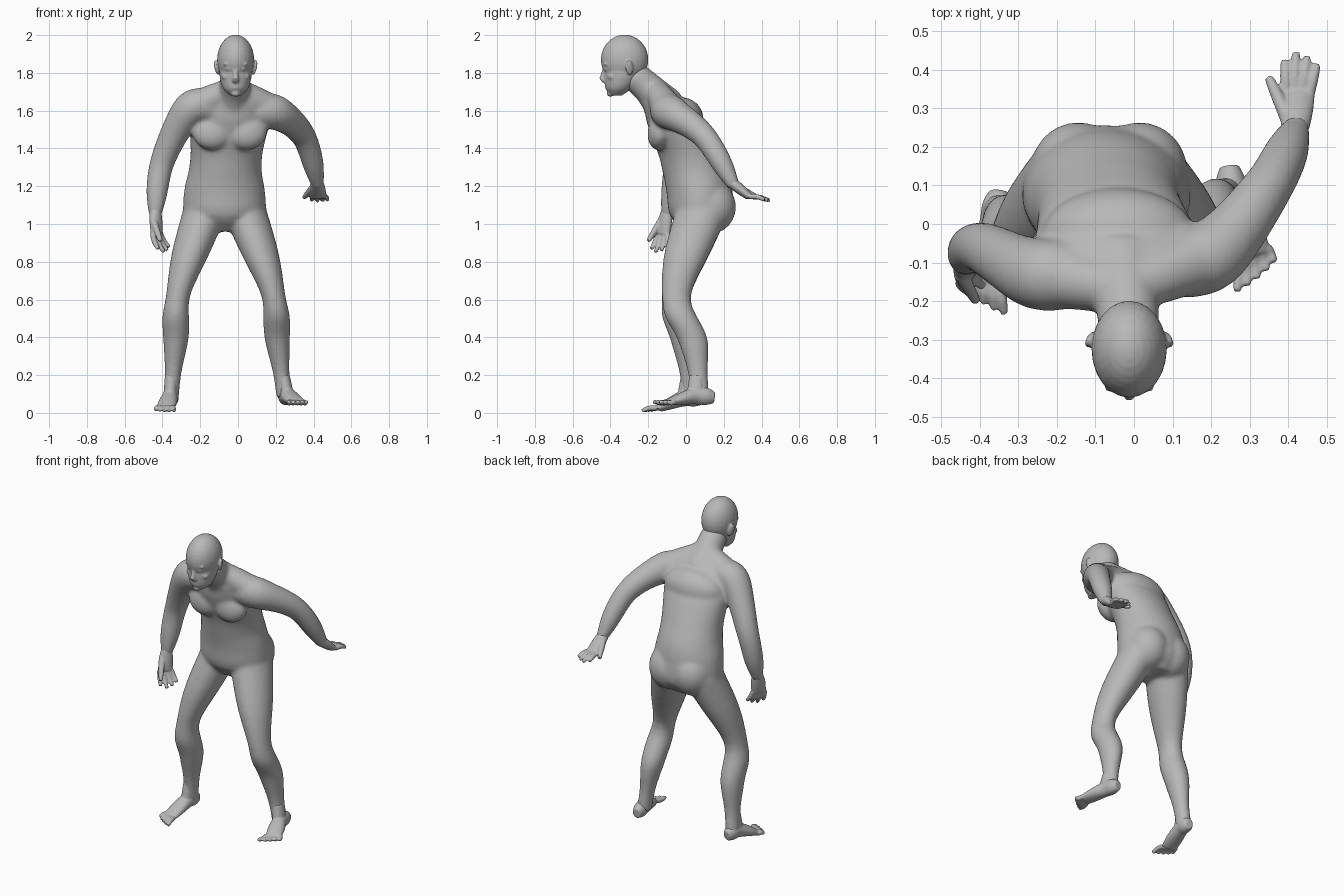
import bpy
import bmesh
from math import cos, sin, floor, tau
from mathutils import Vector, Matrix, Euler

old = bpy.data.objects.get("Cube")
if old:
    bpy.data.objects.remove(old, do_unlink=True)

X, Y, Z = Vector((1, 0, 0)), Vector((0, 1, 0)), Vector((0, 0, 1))

grey = bpy.data.materials.new("plain grey")
grey.use_nodes = True
grey.diffuse_color = (.48, .48, .48, 1)
grey.node_tree.nodes["Principled BSDF"].inputs["Base Color"].default_value = grey.diffuse_color


def sample(values, t):
    """Smooth curve through evenly spaced values (numbers or vectors), t from start to end."""
    last = len(values) - 1
    i = min(floor(t * last), last - 1)
    f = t * last - i
    before, start = values[max(i - 1, 0)], values[i]
    end, after = values[i + 1], values[min(i + 2, last)]
    leave, arrive = (end - before) / 2, (after - start) / 2
    gap = end - start
    return (start + leave * f + (gap * 3 - leave * 2 - arrive) * f ** 2
            + (leave + arrive - gap * 2) * f ** 3)


def tube(bm, joints, widths, depths=None, ref=None, steps=24, sides=24):
    """Loft through the joints; rings lie level unless a reference direction is given."""
    joints = [Vector(j) for j in joints]
    depths = depths or widths
    centres = [sample(joints, s / steps) for s in range(steps + 1)]
    loops = []
    for s, centre in enumerate(centres):
        u, v = X, Y
        if ref is not None:
            along = centres[min(s + 1, steps)] - centres[max(s - 1, 0)]
            u = along.cross(ref).normalized()
            v = u.cross(along).normalized()
        width, depth = sample(widths, s / steps), sample(depths, s / steps)
        loops.append([bm.verts.new(centre + u * width * cos(tau * k / sides)
                                   + v * depth * sin(tau * k / sides))
                      for k in range(sides)])
    for low, high in zip(loops, loops[1:]):
        for k in range(sides):
            n = (k + 1) % sides
            bm.faces.new((low[k], low[n], high[n], high[k]))
    bm.faces.new(loops[0][::-1])
    bm.faces.new(loops[-1])


def ball(bm, centre, size, turn=(0, 0, 0)):
    place = Matrix.LocRotScale(Vector(centre), Euler(turn), Vector(size))
    bmesh.ops.create_uvsphere(bm, u_segments=24, v_segments=16, radius=1, matrix=place)


def fan(bm, centre, across, reach, lengths, radius):
    """A row of fingers or toes, slightly spread and arched."""
    for i, length in enumerate(lengths):
        place = across * (2 * i / (len(lengths) - 1) - 1)
        base = centre + place
        tip = base + (reach + place / 2) * length
        knuckle = base.lerp(tip, .5) + across.cross(reach).normalized() * radius / 2
        tube(bm, [base, knuckle, tip], [radius, radius, radius * .75], ref=across, sides=12)


def skin(name, bm, voxel, rounds):
    """Fuse the overlapping forms into one smooth surface."""
    bmesh.ops.recalc_face_normals(bm, faces=bm.faces[:])
    mesh = bpy.data.meshes.new(name)
    bm.to_mesh(mesh)
    bm.free()
    mesh.materials.append(grey)
    obj = bpy.data.objects.new(name, mesh)
    bpy.context.collection.objects.link(obj)
    fuse = obj.modifiers.new("fuse", 'REMESH')
    fuse.mode = 'VOXEL'
    fuse.voxel_size = voxel
    fuse.use_smooth_shade = True
    soften = obj.modifiers.new("soften", 'SMOOTH')
    soften.factor = .5
    soften.iterations = rounds


def make_hand(name, wrist, knuckles, across, reach, thumb_tip):
    wrist, knuckles, across, reach, thumb_tip = map(
        Vector, (wrist, knuckles, across, reach, thumb_tip))
    bm = bmesh.new()
    tube(bm, [wrist, knuckles], [.031, .042, .045], [.031, .028, .02],
         across.cross(knuckles - wrist))
    fan(bm, knuckles, across, reach, (.9, 1.1, 1, .8), .014)
    root = wrist.lerp(knuckles, .4) - across * .7
    tube(bm, [root, thumb_tip], [.02, .017, .012], ref=across.cross(reach), sides=12)
    skin(name, bm, .005, 4)


def make_foot(name, ankle, heel, instep, pad, across, reach):
    bm = bmesh.new()
    tube(bm, [heel, instep, pad], [.025, .04, .042, .05, .047], [.03, .046, .045, .033, .02], Z)
    tube(bm, [ankle, instep], [.034, .036], [.042, .048])
    fan(bm, Vector(pad), Vector(across), Vector(reach), (1, 1, .95, .85, .7), .014)
    skin(name, bm, .005, 6)


# Torso, leaning forward from the hips
body = bmesh.new()
tube(body, [(-.07, .09, .96), (-.07, .06, 1.24), (-.05, -.03, 1.48), (-.02, -.15, 1.73)],
     [.1, .21, .215, .195, .19, .2, .21, .19, .09],
     [.1, .17, .175, .175, .165, .16, .15, .11, .06], sides=32)
# Chest, buttocks, collarbones and upper back
for side in (-1, 1):
    ball(body, (-.045 + side * .09, -.135, 1.49), (.11, .068, .1), (-.2, 0, 0))
    ball(body, (-.065 + side * .08, .135, 1.09), (.125, .13, .14))
ball(body, (-.03, -.14, 1.63), (.16, .085, .07))
ball(body, (-.04, -.03, 1.55), (.2, .125, .12), (.6, 0, 0))

# Neck
tube(body, [(-.03, -.11, 1.62), (-.02, -.19, 1.71), (-.012, -.28, 1.79)],
     [.11, .086, .078], ref=X)

# Legs, spread and bent at the knee
leg = [.12, .104, .065, .072, .065, .044, .042]
for joints in ([(.03, .09, 1.08), (.185, -.05, .63), (.21, .04, .37), (.245, .075, .08)],
               [(-.17, .09, 1.08), (-.315, -.05, .63), (-.33, 0, .37), (-.355, .03, .08)]):
    tube(body, joints, leg, [r * 1.2 for r in leg])

# Left arm swung back, right arm hanging, each with the slope from neck to shoulder
for joints in ([(.06, -.1, 1.59), (.2, -.08, 1.59), (.35, .1, 1.46), (.425, .255, 1.2)],
               [(-.11, -.12, 1.6), (-.25, -.13, 1.61), (-.4, -.06, 1.33), (-.44, -.1, 1.04)]):
    tube(body, joints, [.08, .09, .093, .077, .065, .057, .033], ref=Y)
    tube(body, [(-.02, -.17, 1.72), joints[1]], [.06, .075, .085], ref=Y)
skin("body", body, .009, 20)

# Head: skull and jaw
mid = -.0125
head = bmesh.new()
ball(head, (mid, -.325, 1.87), (.098, .126, .132))
tube(head, [(mid, -.37, 1.68), (mid, -.34, 1.77), (mid, -.33, 1.87)],
     [.03, .067, .083, .088, .09], [.03, .07, .092, .1, .11])
# Nose, lips and chin
tube(head, [(mid, -.425, 1.84), (mid, -.445, 1.765)], [.01, .012, .016], ref=X)
ball(head, (mid, -.435, 1.76), (.02, .015, .012))
for height in (1.72, 1.73):
    ball(head, (mid, -.415, height), (.03, .014, .006))
ball(head, (mid, -.4, 1.69), (.024, .02, .016))
# Brows, eyes, cheeks and ears
for side in (-1, 1):
    ball(head, (mid + side * .037, -.418, 1.85), (.03, .018, .01), (0, side * .15, -side * .3))
    ball(head, (mid + side * .036, -.417, 1.82), (.017, .017, .01))
    ball(head, (mid + side * .05, -.39, 1.78), (.025, .025, .02))
    ball(head, (mid + side * .1, -.3, 1.828), (.01, .022, .042), (.2, side * .15, side * .4))
skin("head", head, .006, 4)

# Left hand open behind, right hand loosely curled beside the thigh
make_hand("left_hand", (.417, .23, 1.23), (.425, .335, 1.145),
          (.03, 0, 0), (.01, .1, -.02), (.35, .38, 1.14))
make_hand("right_hand", (-.438, -.098, 1.075), (-.43, -.125, .945),
          (.022, .028, 0), (.045, -.02, -.085), (-.41, -.2, .91))

# Feet
make_foot("left_foot", (.24, .06, .2), (.247, .15, .08), (.262, .05, .09), (.31, -.08, .06),
          (.035, .02, 0), (.01, -.065, 0))
make_foot("right_foot", (-.353, .015, .2), (-.35, .085, .07), (-.36, 0, .08), (-.385, -.14, .025),
          (-.036, .015, 0), (-.005, -.07, -.014))
